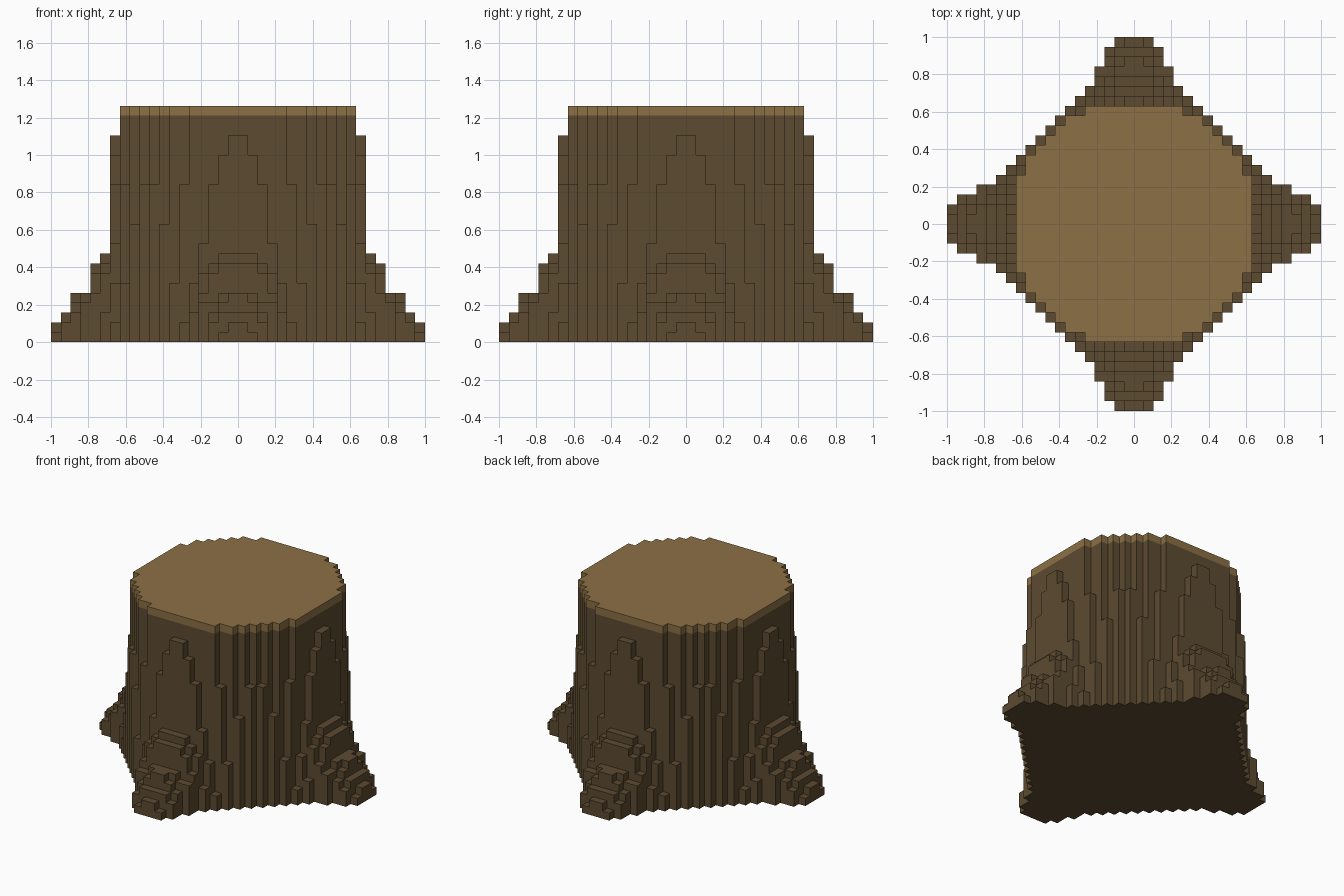
import bpy, bmesh, math

cube = bpy.data.objects.get("Cube")
if cube:
    bpy.data.objects.remove(cube)

U = 1 / 19          # edge length of one block
TOP = 24            # trunk height in blocks
RIM = TOP - 1       # where the bark ends and the cut wood begins

# Root column heights, keyed by distance from the centre, middle to edge
ROOT = {
    12: [21, 19, 16, 10, 6, 2],
    13: [9, 9, 8, 7, 3],
    14: [8, 8, 7, 5],
    15: [5, 5, 4, 4],
    16: [5, 4, 3],
    17: [3, 3, 2],
    18: [2, 1],
}
# Bark ridges around the trunk, keyed by the nearer index
RIDGE = {5: 16, 6: 6, 7: 12, 8: 16}


def column_height(x, y):
    """Height in blocks of the column whose low corner is (x, y)."""
    i, j = (c if c >= 0 else -1 - c for c in (x, y))
    far, near = max(i, j), min(i, j)
    if far >= 12:
        row = ROOT.get(far, [])
        return row[near] if near < len(row) else 0
    if far + near <= 16 and (far, near) != (11, 5):
        return TOP
    return RIDGE[near] if far + near <= 17 else 0


def material(name, color):
    mat = bpy.data.materials.new(name)
    mat.use_nodes = True
    mat.diffuse_color = color
    mat.node_tree.nodes["Principled BSDF"].inputs["Base Color"].default_value = color
    return mat


def block_shell(name, low, high, mat, bottom, covered):
    """Outer skin of all columns between two levels."""
    bm = bmesh.new()

    def quad(points):
        bm.faces.new([bm.verts.new([c * U for c in p]) for p in points])

    def level(x, y):
        return max(low, min(high, column_height(x, y)))

    for x in range(-19, 19):
        for y in range(-19, 19):
            h = level(x, y)
            if h <= low:
                continue
            ring = [(x, y), (x + 1, y), (x + 1, y + 1), (x, y + 1)]
            if not (covered and h == high):
                quad([(*p, h) for p in ring])
            if bottom:
                quad([(*p, low) for p in reversed(ring)])
            # Side walls down to each lower neighbour
            for k, (dx, dy) in enumerate([(0, -1), (1, 0), (0, 1), (-1, 0)]):
                n = level(x + dx, y + dy)
                if n < h:
                    a, b = ring[k], ring[(k + 1) % 4]
                    quad([(*a, n), (*b, n), (*b, h), (*a, h)])

    # Weld the blocks and merge flat areas into single faces
    bmesh.ops.remove_doubles(bm, verts=bm.verts, dist=U / 100)
    bmesh.ops.dissolve_limit(bm, angle_limit=math.radians(1),
                             verts=bm.verts, edges=bm.edges)
    mesh = bpy.data.meshes.new(name)
    bm.to_mesh(mesh)
    bm.free()
    mesh.materials.append(mat)
    obj = bpy.data.objects.new(name, mesh)
    bpy.context.collection.objects.link(obj)
    return obj


bark = material("dark bark", (0.107, 0.069, 0.030, 1))
wood = material("cut wood", (0.262, 0.162, 0.060, 1))

# Trunk with four spreading roots, then the pale cut slice on top
block_shell("bark_trunk_and_roots", 0, RIM, bark, bottom=True, covered=True)
block_shell("cut_wood_top", RIM, TOP, wood, bottom=False, covered=False)
